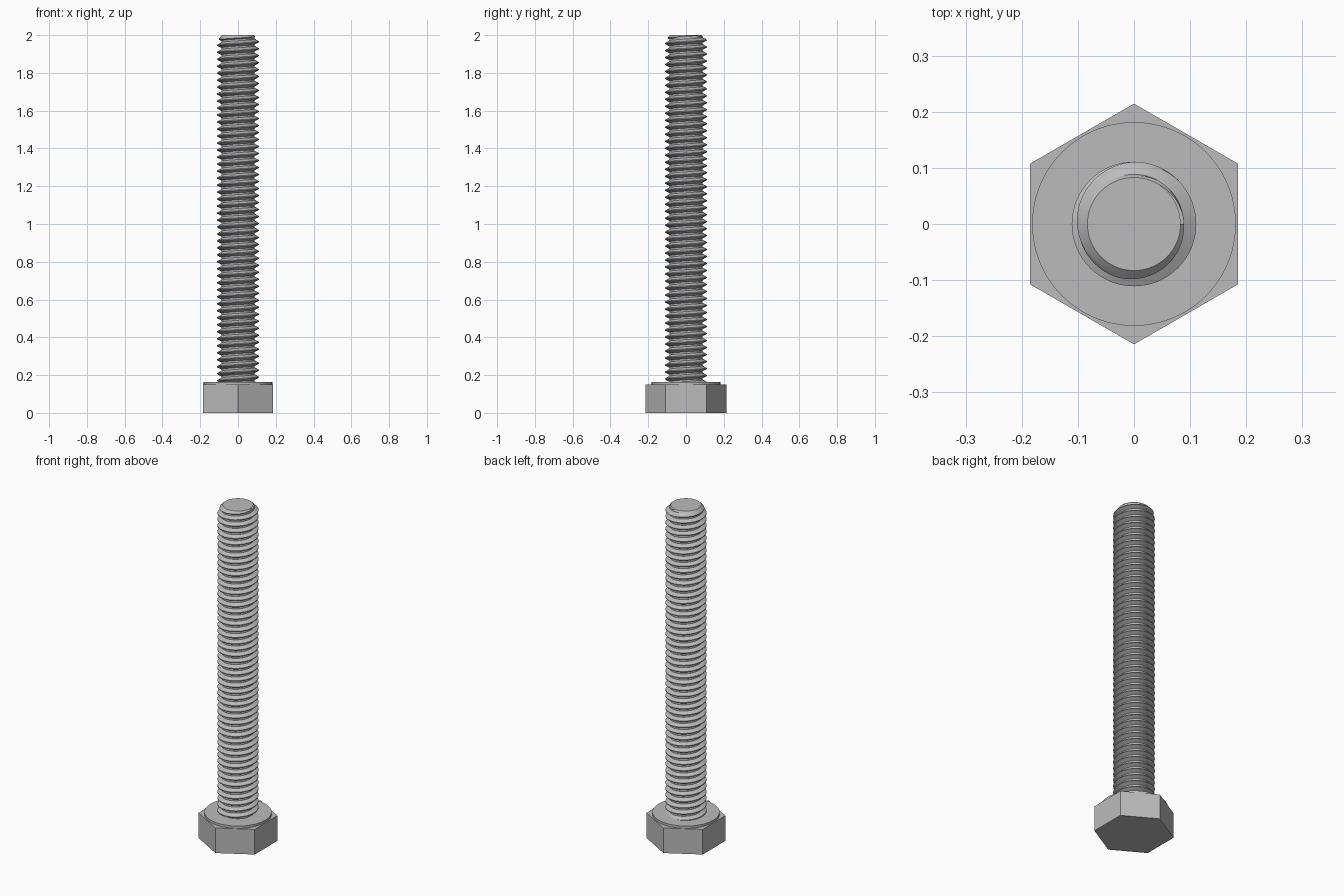
import bpy
import bmesh
from math import cos, sin, pi, radians

default = bpy.data.objects.get("Cube")
if default:
    bpy.data.objects.remove(default, do_unlink=True)

# One plain steel colour
steel = bpy.data.materials.new("steel grey")
steel.use_nodes = True
colour = (0.5, 0.5, 0.5, 1)
steel.diffuse_color = colour
steel.node_tree.nodes["Principled BSDF"].inputs["Base Color"].default_value = colour

# Dimensions
PITCH = 0.037
MAJOR, MINOR, TIP = 0.111, 0.0885, 0.083
HEAD_TOP, COLLAR_TOP, TOP = 0.15, 0.164, 2.0
SEGS = 64


def finish(obj, name):
    obj.name = name
    obj.data.materials.clear()
    obj.data.materials.append(steel)
    bpy.ops.object.select_all(action="DESELECT")
    obj.select_set(True)
    bpy.context.view_layer.objects.active = obj
    bpy.ops.object.shade_smooth_by_angle(angle=radians(30))


def cylinder(name, radius, bottom, top, sides):
    bpy.ops.mesh.primitive_cylinder_add(
        vertices=sides, radius=radius, depth=top - bottom,
        location=(0, 0, (bottom + top) / 2))
    finish(bpy.context.object, name)


# Hexagonal head and the thin round collar on it
cylinder("hex_head", 0.2145, 0, HEAD_TOP, 6)
cylinder("head_collar", 0.1815, HEAD_TOP, COLLAR_TOP, 96)

# Thread cross-section over one pitch: (fraction of pitch, radius)
mid = (MAJOR + MINOR) / 2
profile = [(0, MAJOR), (0.12, MAJOR), (0.28, mid),
           (0.44, MINOR), (0.68, MINOR), (0.84, mid)]
steps = len(profile)
turns = int((TOP - HEAD_TOP) / PITCH) + 3

# Right-hand threaded shaft: sweep the section up a helix, one pitch per turn
bm = bmesh.new()
rows = []
for row in range(turns * steps):
    frac, radius = profile[row % steps]
    ring = []
    for j in range(SEGS):
        a = 2 * pi * j / SEGS
        z = HEAD_TOP + PITCH * (row // steps + frac + j / SEGS - 2)
        z = min(max(z, HEAD_TOP), TOP)
        r = min(radius, TIP + (TOP - z))  # chamfered tip
        ring.append(bm.verts.new((r * cos(a), r * sin(a), z)))
    rows.append(ring)

# After each full turn the strip joins the section one pitch higher
for row in range(len(rows) - steps - 1):
    for j in range(SEGS):
        k, up = ((j + 1, 0) if j + 1 < SEGS else (0, steps))
        quad = [rows[row][j], rows[row + up][k],
                rows[row + 1 + up][k], rows[row + 1][j]]
        heights = [v.co.z for v in quad]
        if min(heights) < TOP and max(heights) > HEAD_TOP:
            bm.faces.new(quad)

# Flat end of the shaft
bm.faces.new([bm.verts.new((TIP * cos(2 * pi * j / SEGS),
                            TIP * sin(2 * pi * j / SEGS), TOP))
              for j in range(SEGS)])
bmesh.ops.delete(bm, geom=[v for v in bm.verts if not v.link_faces], context="VERTS")
bmesh.ops.remove_doubles(bm, verts=bm.verts, dist=0.00001)
mesh = bpy.data.meshes.new("threaded_shaft")
bm.to_mesh(mesh)
bm.free()
shaft = bpy.data.objects.new("threaded_shaft", mesh)
bpy.context.collection.objects.link(shaft)
finish(shaft, "threaded_shaft")
